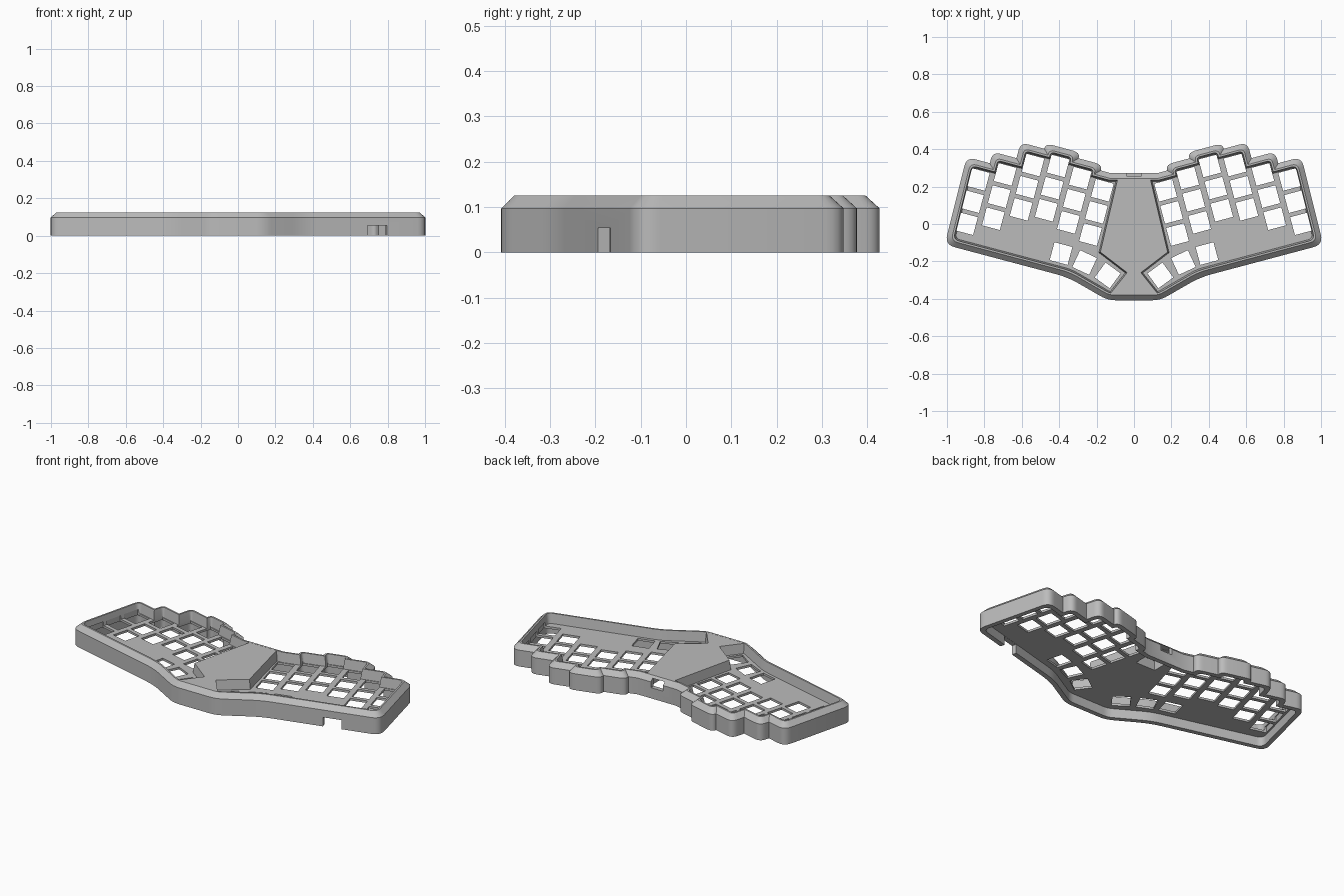
import bpy, bmesh
from math import radians
from mathutils import Vector, Matrix

cube = bpy.data.objects.get("Cube")
if cube:
    bpy.data.objects.remove(cube, do_unlink=True)

grey = bpy.data.materials.new("warm_grey_plastic")
grey.use_nodes = True
grey.diffuse_color = (0.5, 0.5, 0.5, 1)
grey.node_tree.nodes["Principled BSDF"].inputs["Base Color"].default_value = (0.5, 0.5, 0.5, 1)

TILT = radians(15)
PITCH, ROW = 0.131, 0.1225
PLATE_LOW, PLATE_TOP, RIM_TOP = 0.055, 0.068, 0.125
U = Vector((0.966, 0.259))      # along a key row, outwards
V = Vector((-0.259, 0.966))     # up a key column
STAGGER = [-0.034, -0.002, 0.03, 0, -0.087, -0.15]
TOP_KEYS = [Vector((0.54, 0.315)) + U * PITCH * (i - 3) + V * s for i, s in enumerate(STAGGER)]


def make_object(name, bm):
    bmesh.ops.recalc_face_normals(bm, faces=bm.faces)
    mesh = bpy.data.meshes.new(name)
    bm.to_mesh(mesh)
    bm.free()
    mesh.materials.append(grey)
    obj = bpy.data.objects.new(name, mesh)
    bpy.context.collection.objects.link(obj)
    return obj


def mirrored(half):
    """Close a right-hand path with its mirror image, counter-clockwise."""
    left = [(Vector((-p.x, p.y)), t) for p, t in half]
    return left + half[::-1]


def inset(path, d):
    """Move every edge of a closed path inwards by d."""
    out = []
    for i, (p, t) in enumerate(path):
        e1 = (p - path[i - 1][0]).normalized()
        e2 = (path[(i + 1) % len(path)][0] - p).normalized()
        n1, n2 = Vector((-e1.y, e1.x)), Vector((-e2.y, e2.x))
        q = p + (n1 + n2) * d / (1 + n1.dot(n2))
        out.append((q, max(t - 0.6 * d, 0.01) if t else 0))
    return out


def rounded(path, steps=6):
    """Replace corners by curves with the given tangent length."""
    pts = []
    for i, (p, t) in enumerate(path):
        if not t:
            pts.append(p)
            continue
        ends = []
        for q, tq in (path[i - 1], path[(i + 1) % len(path)]):
            room = (q - p).length * (0.48 if tq else 0.9)
            ends.append(p + (q - p).normalized() * min(t, room))
        for k in range(steps + 1):
            f = k / steps
            pts.append(ends[0] * (1 - f) ** 2 + p * 2 * f * (1 - f) + ends[1] * f * f)
    return pts


def loft(name, rings):
    """Skin a stack of (points, z) rings and cap both ends."""
    bm = bmesh.new()
    loops = [[bm.verts.new((p.x, p.y, z)) for p in pts] for pts, z in rings]
    for a, b in zip(loops, loops[1:]):
        for i in range(len(a)):
            bm.faces.new((a[i - 1], a[i], b[i], b[i - 1]))
    bm.faces.new(loops[0])
    bm.faces.new(loops[-1])
    return make_object(name, bm)


def add_box(bm, centre, size, angle=0):
    m = Matrix.Translation(centre) @ Matrix.Rotation(angle, 4, 'Z') @ Matrix.Diagonal((*size, 1))
    bmesh.ops.create_cube(bm, size=1, matrix=m)


def boolean(target, other, operation):
    mod = target.modifiers.new(operation.lower(), 'BOOLEAN')
    mod.operation, mod.object, mod.solver = operation, other, 'EXACT'
    bpy.ops.object.select_all(action='DESELECT')
    target.select_set(True)
    bpy.context.view_layer.objects.active = target
    bpy.ops.object.modifier_apply(modifier=mod.name)
    bpy.data.objects.remove(other, do_unlink=True)


# Outline: stepped scallops over the key columns, then the sloping front
REACH, SIDE, CURVE = 0.1, 0.095, 0.042
half = [(Vector((0.125, 0.272)), 0)]
for i in range(5):
    a, b = TOP_KEYS[i], TOP_KEYS[i + 1]
    if STAGGER[i + 1] > STAGGER[i]:
        wall = b - U * SIDE
        half.append((wall + V * (REACH + STAGGER[i] - STAGGER[i + 1]), 0))
        half.append((wall + V * REACH, CURVE))
    else:
        wall = a + U * SIDE
        half.append((wall + V * REACH, CURVE))
        half.append((wall + V * (REACH + STAGGER[i + 1] - STAGGER[i]), 0))
half.append((TOP_KEYS[5] + U * 0.092 + V * REACH, 0.05))
half += [(Vector((1.012, -0.11)), 0.055), (Vector((0.353, -0.285)), 0.07),
         (Vector((0.14, -0.408)), 0.045)]
outline = mirrored(half)

# Case shell: recessed underside, wall, chamfer, rim, inner wall, plate
case = loft("keyboard_case", [
    (rounded(inset(outline, d)), z) for d, z in (
        (0.028, PLATE_LOW), (0.028, 0), (0, 0), (0, 0.097), (0.028, RIM_TOP),
        (0.038, RIM_TOP), (0.046, PLATE_TOP))])

# Raised centre block that widens into the front rim
block_path = mirrored([(Vector(p), 0) for p in (
    (0.088, 0.238), (0.18, -0.15), (0.037, -0.26), (0.128, -0.374))])
block = loft("centre_block", [
    ([p for p, t in inset(block_path, d)], z)
    for d, z in ((-0.008, PLATE_TOP - 0.008), (0, RIM_TOP - 0.0005))])
boolean(case, block, 'UNION')

# Key openings, three rows per column plus three thumb keys on each side
keys = [(c - V * ROW * r, TILT) for c in TOP_KEYS for r in range(3)]
keys += [(Vector((0.39, -0.158)), TILT), (Vector((0.264, -0.206)), radians(25)),
         (Vector((0.141, -0.275)), radians(36))]
cutter = bmesh.new()
for c, angle in keys:
    for side in (1, -1):
        add_box(cutter, (side * c.x, c.y, 0.06), (0.099, 0.099, 0.06), side * angle)
boolean(case, make_object("key_cutter", cutter), 'DIFFERENCE')

# Controller pocket under the block, rear port and front cable notch
for name, centre, size, angle in (
        ("pocket_cutter", (0, 0.17, 0.054), (0.13, 0.15, 0.116), 0),
        ("port_cutter", (0, 0.26, 0.088), (0.08, 0.08, 0.05), 0),
        ("notch_cutter", (0.743, -0.175, 0.017), (0.108, 0.13, 0.074), TILT)):
    cutter = bmesh.new()
    add_box(cutter, centre, size, angle)
    boolean(case, make_object(name, cutter), 'DIFFERENCE')

bpy.ops.object.select_all(action='DESELECT')
case.select_set(True)
bpy.context.view_layer.objects.active = case
bpy.ops.object.shade_smooth_by_angle(angle=radians(28))
